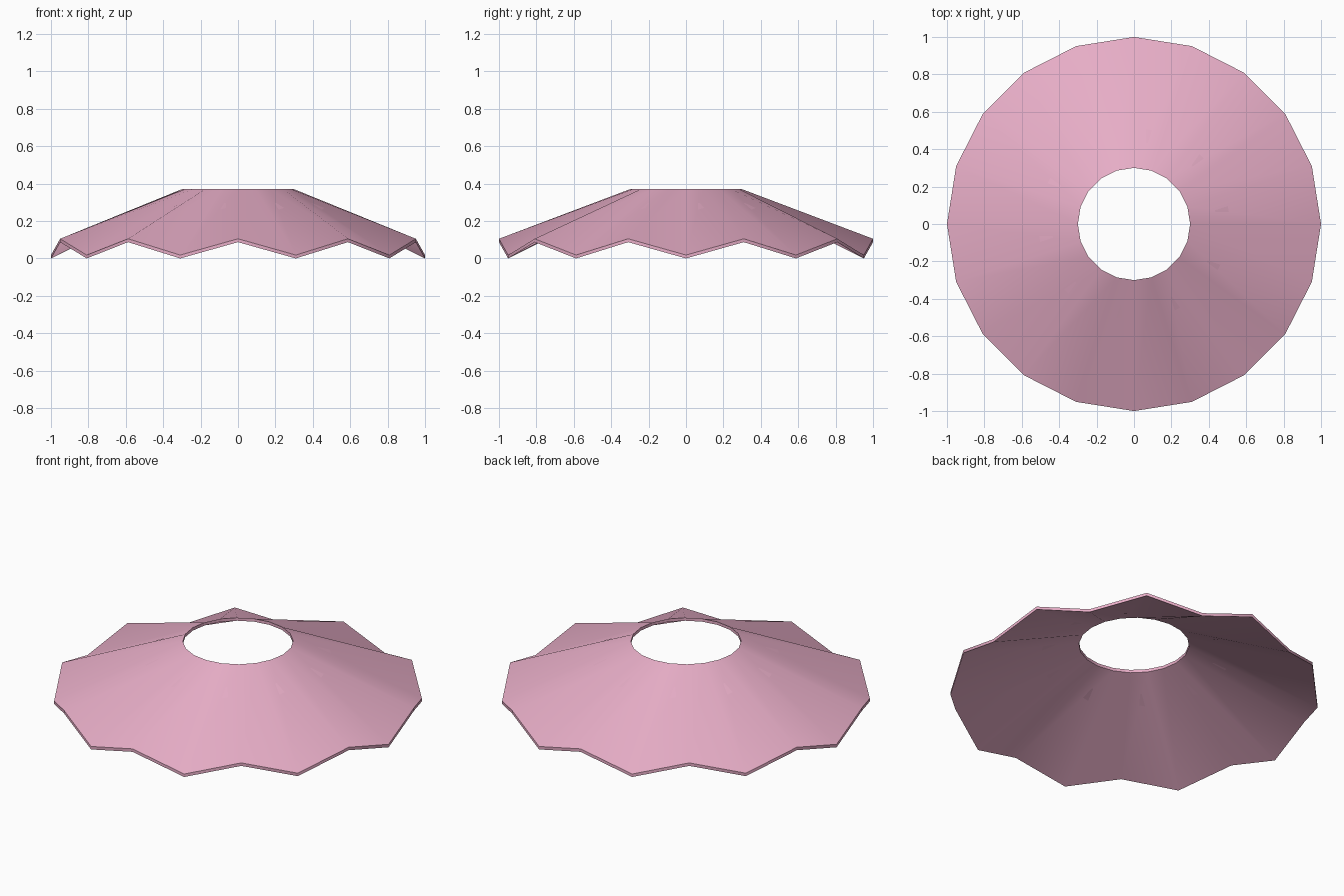
import bpy, bmesh, math

if "Cube" in bpy.data.objects:
    bpy.data.objects.remove(bpy.data.objects["Cube"])

SIDES = 20
THICK = 0.018
TOP = 0.37

bm = bmesh.new()


def ring(radius, heights):
    # One loop of vertices whose heights repeat around the circle
    return [bm.verts.new((radius * math.cos(2 * math.pi * i / SIDES),
                          radius * math.sin(2 * math.pi * i / SIDES),
                          heights[i % len(heights)])) for i in range(SIDES)]


# Cross-section loops: outer bottom, outer top, inner top, inner bottom
loops = [
    ring(1.0, (0.0, 0.087)),
    ring(1.0, (THICK, 0.087 + THICK)),
    ring(0.3, (TOP,)),
    ring(0.3, (TOP - THICK,)),
]

# Skin the closed shell
for a, b in zip(loops, loops[1:] + loops[:1]):
    for i in range(SIDES):
        j = (i + 1) % SIDES
        bm.faces.new((a[i], a[j], b[j], b[i]))
bmesh.ops.recalc_face_normals(bm, faces=bm.faces)

mesh = bpy.data.meshes.new("scalloped_shade")
bm.to_mesh(mesh)
bm.free()
shade = bpy.data.objects.new("scalloped_shade", mesh)
bpy.context.collection.objects.link(shade)

# Pink material
pink = bpy.data.materials.new("pink")
pink.diffuse_color = (0.80, 0.42, 0.57, 1)
pink.use_nodes = True
pink.node_tree.nodes["Principled BSDF"].inputs["Base Color"].default_value = pink.diffuse_color
mesh.materials.append(pink)

# Smooth slopes, sharp rims
bpy.context.view_layer.objects.active = shade
shade.select_set(True)
bpy.ops.object.shade_smooth_by_angle(angle=math.radians(35))
